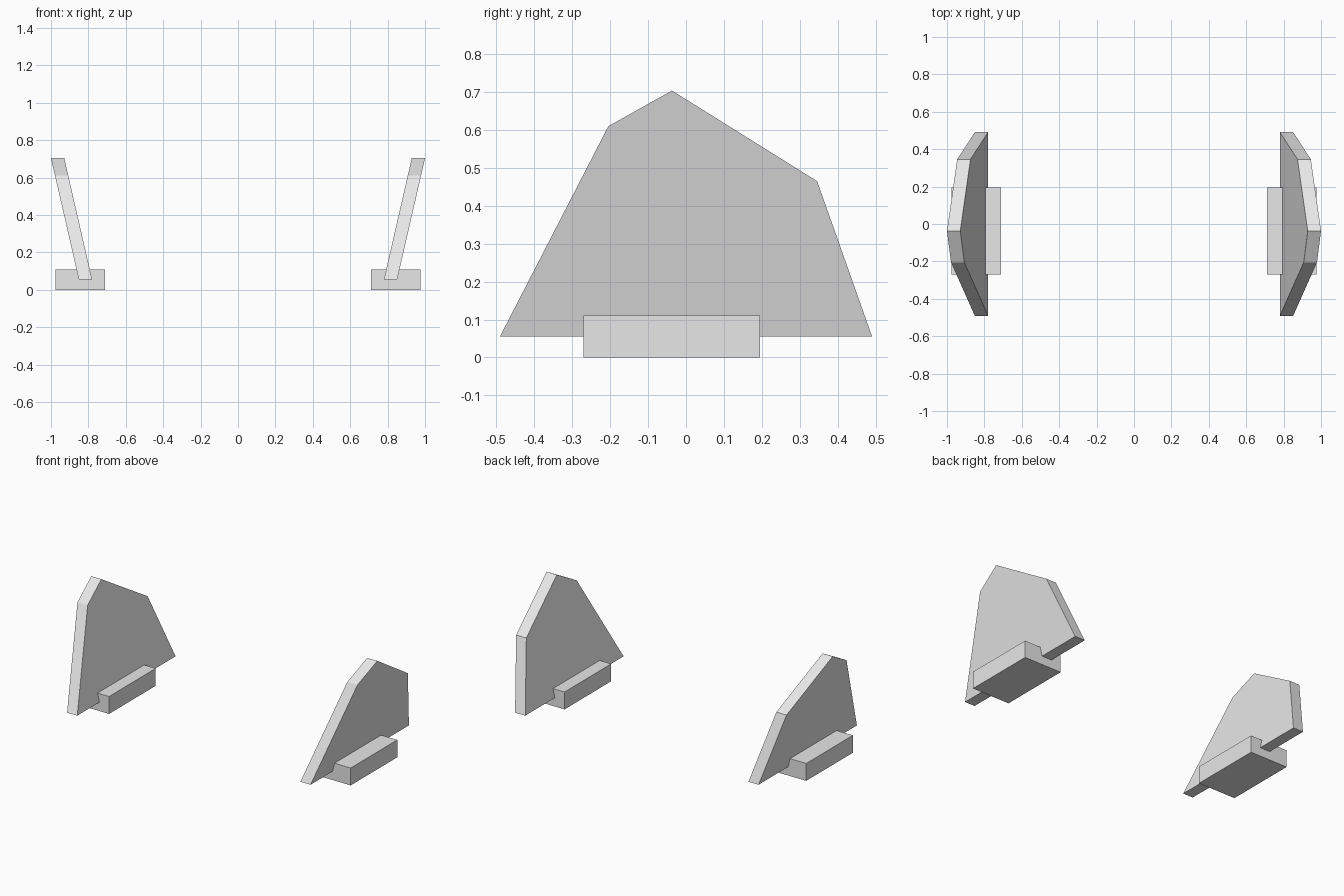
import bpy
import bmesh
from mathutils import Vector

cube = bpy.data.objects.get("Cube")
if cube:
    bpy.data.objects.remove(cube, do_unlink=True)

grey = bpy.data.materials.new("light_grey")
grey.use_nodes = True
colour = (0.8, 0.8, 0.8, 1)
grey.diffuse_color = colour
grey.node_tree.nodes["Principled BSDF"].inputs["Base Color"].default_value = colour


def extruded(name, points, offset):
    """Flat outline swept along an offset into a closed solid."""
    bm = bmesh.new()
    face = bm.faces.new([bm.verts.new(p) for p in points])
    swept = bmesh.ops.extrude_face_region(bm, geom=[face], use_keep_orig=True)
    verts = [g for g in swept["geom"] if isinstance(g, bmesh.types.BMVert)]
    bmesh.ops.translate(bm, verts=verts, vec=Vector(offset))
    bmesh.ops.recalc_face_normals(bm, faces=bm.faces)
    mesh = bpy.data.meshes.new(name)
    bm.to_mesh(mesh)
    bm.free()
    mesh.materials.append(grey)
    obj = bpy.data.objects.new(name, mesh)
    bpy.context.collection.objects.link(obj)


# Fin outline in (y, z), leaning outward as it rises
BOTTOM, TOP = 0.055, 0.704
OUTLINE = [(-0.491, BOTTOM), (-0.205, 0.61), (-0.037, TOP), (0.346, 0.465), (0.491, BOTTOM)]
INNER_BOTTOM, INNER_TOP, THICKNESS = 0.78, 0.929, 0.071
LEAN = (INNER_TOP - INNER_BOTTOM) / (TOP - BOTTOM)

# Foot block extents
X0, X1, Y0, Y1, HEIGHT = 0.712, 0.977, -0.27, 0.195, 0.11

for side, s in (("left", 1), ("right", -1)):
    # Leaning fin
    fin = [(s * (INNER_BOTTOM + LEAN * (z - BOTTOM)), y, z) for y, z in OUTLINE]
    extruded(side + "_fin", fin, (s * THICKNESS, 0, 0))
    # Foot block
    foot = [(s * x, y, 0) for x, y in ((X0, Y0), (X1, Y0), (X1, Y1), (X0, Y1))]
    extruded(side + "_foot", foot, (0, 0, HEIGHT))
